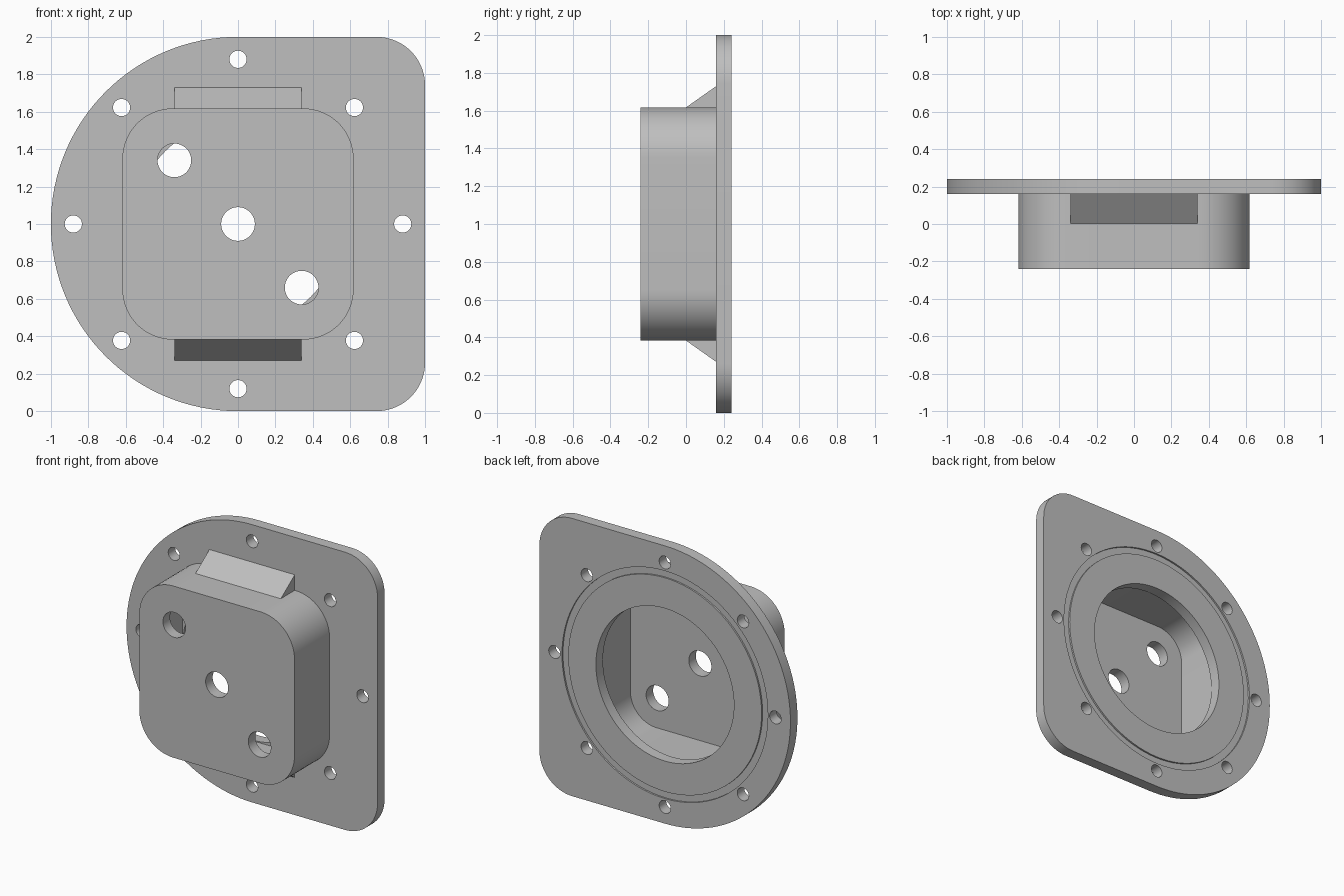
import bpy, bmesh
from math import sin, cos, pi, radians

cube = bpy.data.objects.get("Cube")
if cube:
    bpy.data.objects.remove(cube, do_unlink=True)

MID = 1.0                      # height of the centre axis
BACK, SEAT, FRONT = 0.24, 0.16, -0.24

grey = bpy.data.materials.new("cast_grey")
grey.use_nodes = True
colour = (0.52, 0.52, 0.52, 1)
grey.diffuse_color = colour
grey.node_tree.nodes["Principled BSDF"].inputs["Base Color"].default_value = colour


def arc(cx, cz, r, start, end, steps):
    return [(cx + r * cos(radians(start + (end - start) * i / steps)),
             cz + r * sin(radians(start + (end - start) * i / steps)))
            for i in range(steps + 1)]


def circle(cx, cz, r, steps=48):
    return arc(cx, cz, r, 0, 360, steps)[:-1]


def rounded_square(half, r):
    k = half - r
    points = []
    for i, (sx, sz) in enumerate([(1, 1), (-1, 1), (-1, -1), (1, -1)]):
        points += arc(sx * k, MID + sz * k, r, 90 * i, 90 * i + 90, 16)
    return points


def prisms(name, profiles, y0, y1):
    """Extrude closed x-z outlines from y0 to y1 into one object."""
    bm = bmesh.new()
    for outline in profiles:
        face = bm.faces.new([bm.verts.new((x, y0, z)) for x, z in outline])
        made = bmesh.ops.extrude_face_region(bm, geom=[face])["geom"]
        moved = [v for v in made if isinstance(v, bmesh.types.BMVert)]
        bmesh.ops.translate(bm, verts=moved, vec=(0, y1 - y0, 0))
    return finish(name, bm)


def finish(name, bm):
    bmesh.ops.recalc_face_normals(bm, faces=bm.faces)
    mesh = bpy.data.meshes.new(name)
    bm.to_mesh(mesh)
    bm.free()
    mesh.materials.append(grey)
    obj = bpy.data.objects.new(name, mesh)
    bpy.context.collection.objects.link(obj)
    return obj


def cut(obj, cutter):
    mod = obj.modifiers.new("cut", "BOOLEAN")
    mod.operation = "DIFFERENCE"
    mod.solver = "EXACT"
    mod.object = cutter
    bpy.context.view_layer.update()
    graph = bpy.context.evaluated_depsgraph_get()
    mesh = bpy.data.meshes.new_from_object(obj.evaluated_get(graph))
    obj.modifiers.clear()
    obj.data = mesh
    bpy.data.objects.remove(cutter, do_unlink=True)


# Flange: half round on one side, rounded corners on the other
corner = 0.26
outline = arc(0, MID, 1, 90, 270, 64)
outline += arc(1 - corner, corner, corner, -90, 0, 16)
outline += arc(1 - corner, 2 - corner, corner, 0, 90, 16)
flange = prisms("flange", [outline], SEAT, BACK)

# Bolt circle and central opening
holes = [circle(0.88 * cos(i * pi / 4), MID + 0.88 * sin(i * pi / 4), 0.046, 32)
         for i in range(8)]
holes.append(circle(0, MID, 0.55, 96))
cut(flange, prisms("hole_cutter", holes, SEAT - 0.1, BACK + 0.1))

# Shallow seal groove on the back
groove = prisms("groove_cutter", [circle(0, MID, 0.82, 96)], BACK - 0.012, BACK + 0.1)
cut(groove, prisms("groove_core", [circle(0, MID, 0.77, 96)], BACK - 0.1, BACK + 0.2))
cut(flange, groove)

# Hollow housing with three ports in its front wall
housing = prisms("housing", [rounded_square(0.618, 0.27)], FRONT, SEAT)
cut(housing, prisms("cavity_cutter", [rounded_square(0.555, 0.207)], FRONT + 0.08, SEAT + 0.1))
ports = [circle(d, MID - d, 0.09) for d in (-0.34, 0, 0.34)]
cut(housing, prisms("port_cutter", ports, FRONT - 0.1, FRONT + 0.12))

# Wedge ribs above and below the housing
ribs = []
for side, name in ((1, "upper_rib"), (-1, "lower_rib")):
    bm = bmesh.new()
    section = [(0, 0.617), (SEAT, 0.73), (SEAT, 0.61), (0, 0.61)]
    face = bm.faces.new([bm.verts.new((-0.34, y, MID + side * z)) for y, z in section])
    made = bmesh.ops.extrude_face_region(bm, geom=[face])["geom"]
    bmesh.ops.translate(bm, vec=(0.68, 0, 0),
                        verts=[v for v in made if isinstance(v, bmesh.types.BMVert)])
    ribs.append(finish(name, bm))

# Smooth curved walls, keep hard edges
bpy.ops.object.select_all(action="DESELECT")
for obj in (flange, housing):
    obj.select_set(True)
    bpy.context.view_layer.objects.active = obj
bpy.ops.object.shade_smooth_by_angle(angle=radians(30))
